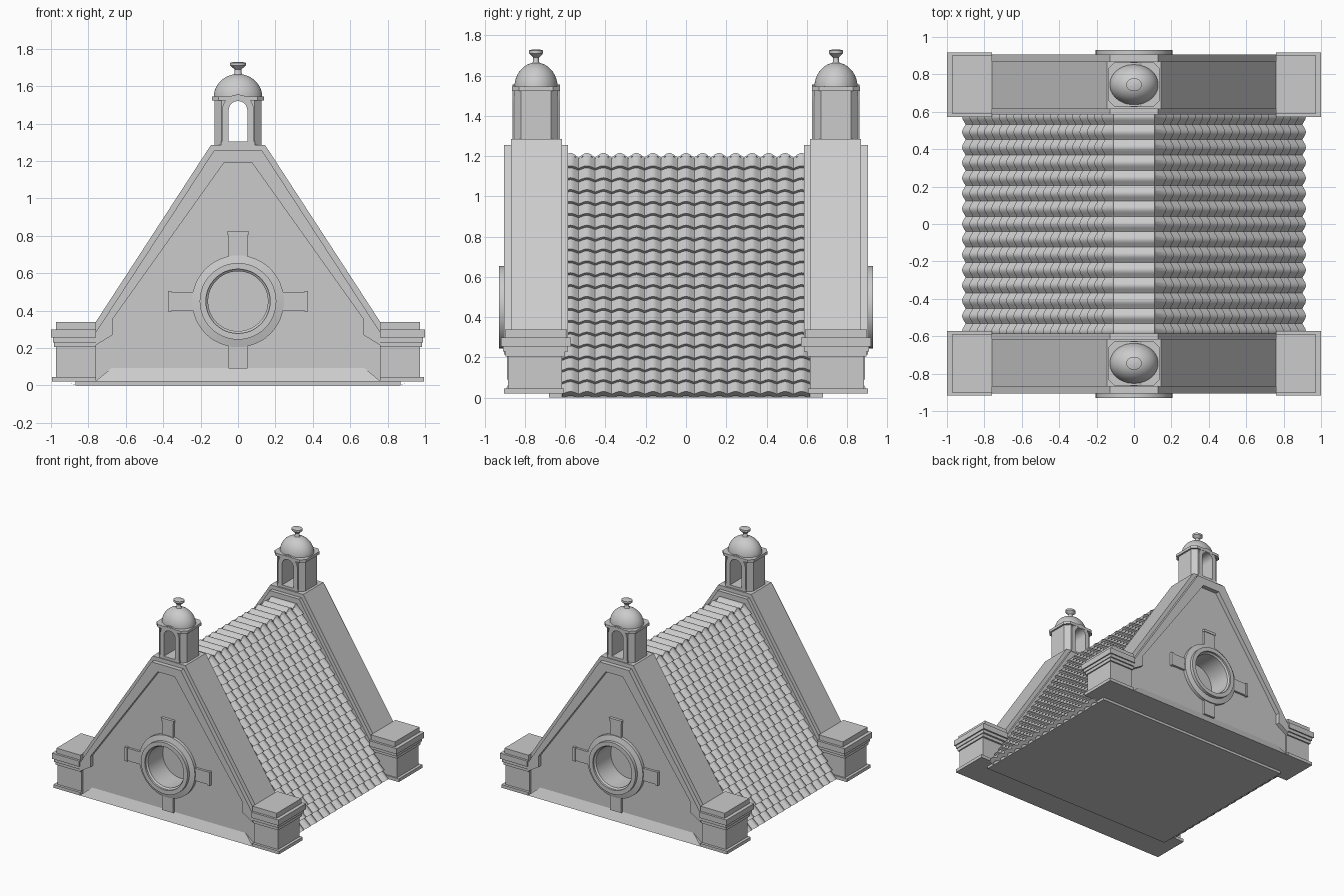
import bpy, bmesh
from math import sin, cos, pi, radians, hypot

if "Cube" in bpy.data.objects:
    bpy.data.objects.remove(bpy.data.objects["Cube"])


def make(name, verts, faces, mirror=(False, False), smooth=False):
    me = bpy.data.meshes.new(name)
    me.from_pydata(verts, [], faces)
    bm = bmesh.new()
    bm.from_mesh(me)
    bmesh.ops.recalc_face_normals(bm, faces=bm.faces)
    bm.to_mesh(me)
    bm.free()
    ob = bpy.data.objects.new(name, me)
    bpy.context.collection.objects.link(ob)
    if smooth:
        bpy.ops.object.select_all(action='DESELECT')
        ob.select_set(True)
        bpy.context.view_layer.objects.active = ob
        bpy.ops.object.shade_smooth_by_angle(angle=radians(35))
    if any(mirror):
        m = ob.modifiers.new("mirror", 'MIRROR')
        m.use_axis = (mirror[0], mirror[1], False)
        m.use_mirror_merge = False
    return ob


def prism(name, pts, a, b, axis='y', mirror=(False, True), **kw):
    """Extrude a 2D outline from a to b along y (outline in xz) or z (outline in xy)."""
    n = len(pts)
    put = (lambda p, t: (p[0], t, p[1])) if axis == 'y' else (lambda p, t: (p[0], p[1], t))
    verts = [put(p, a) for p in pts] + [put(p, b) for p in pts]
    faces = [tuple(range(n)), tuple(range(2 * n - 1, n - 1, -1))]
    faces += [(i, (i + 1) % n, n + (i + 1) % n, n + i) for i in range(n)]
    return make(name, verts, faces, mirror, **kw)


def box(name, x0, x1, y0, y1, z0, z1, mirror=(True, True)):
    return prism(name, [(x0, y0), (x1, y0), (x1, y1), (x0, y1)], z0, z1, 'z', mirror)


def lathe(name, prof, place, seg=48, closed=False):
    """Revolve (radius, height) pairs; place maps (u, v, h) to world."""
    verts = [place(r * cos(2 * pi * k / seg), r * sin(2 * pi * k / seg), h)
             for r, h in prof for k in range(seg)]
    n = len(prof)
    faces = [(i * seg + k, i * seg + (k + 1) % seg,
              (i + 1) % n * seg + (k + 1) % seg, (i + 1) % n * seg + k)
             for i in range(n if closed else n - 1) for k in range(seg)]
    if not closed:
        faces += [tuple(range(seg)), tuple(range((n - 1) * seg, n * seg))]
    return make(name, verts, faces, (False, True), smooth=True)


def sym(half):
    """Full outline from its right half."""
    return half + [(-x, z) for x, z in reversed(half)]


# gable wall with round blind window
CZ = 0.45
wall = prism("gable_wall", sym([(0.76, 0.02), (0.76, 0.34), (0.145, 1.285)]), -0.87, -0.615,
             mirror=(False, False))
cutter = prism("window_cutter", [(0.165 * cos(2 * pi * k / 48), CZ + 0.165 * sin(2 * pi * k / 48))
                                 for k in range(48)], -1.0, -0.72, mirror=(False, False))
cutter.hide_render = True
cutter.hide_viewport = True
b = wall.modifiers.new("window", 'BOOLEAN')
b.operation = 'DIFFERENCE'
b.object = cutter
b.solver = 'EXACT'
m = wall.modifiers.new("mirror", 'MIRROR')
m.use_axis = (False, True, False)
m.use_mirror_merge = False

# raised raking frame on both faces of the gable
frame = [(0.129, 1.255), (0.76, 0.285), (0.76, 0.215), (0.67, 0.27), (0.67, 0.355), (0.075, 1.19)]
for nm, y0, y1 in (("gable_frame_outer", -0.905, -0.865), ("gable_frame_inner", -0.62, -0.585)):
    prism(nm, frame + [(-x, z) for x, z in reversed(frame)], y0, y1)

# sloping base course
make("base_course",
     [(sx * x, y, z) for sx in (-1, 1) for x, y, z in
      ((0.67, -0.868, 0.097), (0.765, -0.905, 0.02), (0.765, -0.86, 0.02), (0.67, -0.86, 0.097))],
     [(0, 1, 2, 3), (4, 5, 6, 7)] + [(i, (i + 1) % 4, 4 + (i + 1) % 4, 4 + i) for i in range(4)],
     (False, True))

# window ring and cross arms
ring = [(0.16, -0.715), (0.16, -0.905), (0.172, -0.915), (0.172, -0.93), (0.205, -0.93),
        (0.205, -0.905), (0.246, -0.895), (0.246, -0.86), (0.2, -0.86), (0.2, -0.715)]
lathe("window_ring", ring, lambda u, v, h: (u, h, CZ + v), closed=True)
for nm, z0, z1 in (("arm_top", CZ + 0.22, 0.81), ("arm_bottom", 0.09, CZ - 0.22)):
    box(nm, -0.05, 0.05, -0.888, -0.86, z0, z1, (False, True))
box("arm_top_end", -0.055, 0.055, -0.893, -0.86, 0.805, 0.825, (False, True))
box("arm_side", 0.22, 0.36, -0.888, -0.86, 0.4, 0.5)
box("arm_side_end", 0.355, 0.375, -0.893, -0.86, 0.395, 0.505)

# corner piers: plinth, body, stepped cap
for nm, x1, y0, y1, z0, z1 in (
        ("pier_plinth", 0.995, -0.905, -0.605, 0.02, 0.045),
        ("pier_body", 0.973, -0.885, -0.615, 0.03, 0.22),
        ("pier_neck", 0.983, -0.897, -0.6, 0.205, 0.23),
        ("pier_moulding", 0.99, -0.908, -0.585, 0.23, 0.255),
        ("pier_cornice", 1.0, -0.918, -0.572, 0.255, 0.3),
        ("pier_top", 0.972, -0.9, -0.59, 0.3, 0.34)):
    box(nm, 0.76, x1, y0, y1, z0, z1)

# lantern on each gable
LY = -0.745


def arch(r, z0, zc):
    return [(r, z0)] + [(r * cos(pi * k / 16), zc + r * sin(pi * k / 16)) for k in range(17)] + [(-r, z0)]


def chamfered(x, y, c):
    return [(x, LY + y - c), (x - c, LY + y), (c - x, LY + y), (-x, LY + y - c),
            (-x, LY - y + c), (c - x, LY - y), (x - c, LY - y), (x, LY - y + c)]


opening = arch(0.05, 1.3, 1.47)[::-1]
prism("lantern_body", [(0.09, 1.3), (0.09, 1.53), (-0.09, 1.53), (-0.09, 1.3)] + opening,
      LY - 0.105, LY + 0.105)
prism("lantern_arch", arch(0.085, 1.3, 1.47) + opening, LY - 0.118, LY + 0.118)
prism("lantern_side", [(0.088, LY - 0.11), (0.125, LY - 0.075), (0.125, LY + 0.075), (0.088, LY + 0.11)],
      1.28, 1.53, 'z', (True, True))
box("lantern_floor", -0.09, 0.09, LY - 0.118, LY + 0.118, 1.28, 1.305, (False, True))
prism("lantern_cornice", chamfered(0.138, 0.12, 0.035), 1.523, 1.545, 'z')
dome = [(0.13 * cos(a), 1.54 + 0.125 * sin(a)) for a in [k * pi / 24 for k in range(12)]]
dome.append((0.004, 1.665))
lathe("dome", dome, lambda u, v, h: (u, LY + 0.83 * v, h))
lathe("finial", [(0.028, 1.655), (0.018, 1.67), (0.018, 1.69), (0.042, 1.71), (0.042, 1.725), (0.02, 1.73)],
      lambda u, v, h: (u, LY + 0.83 * v, h), seg=24)

# wavy tiled roof: stepped courses up one slope, flat ridge, down the other
EX, EZ, RX, RZ, ROWS = 0.895, 0.015, 0.11, 1.195, 20
L = hypot(EX - RX, RZ - EZ)
nx, nz = (RZ - EZ) / L, (EX - RX) / L
half = [(EX, EZ, nx, nz, -0.02)]
for i in range(ROWS):
    for t, lift in ((i / ROWS, 0.018), ((i + 1) / ROWS, 0.0)):
        half.append((EX + (RX - EX) * t, EZ + (RZ - EZ) * t, nx, nz, lift))
half += [(RX + 0.004, RZ - 0.006, 0, 1, 0.008), (RX, RZ, 0, 1, 0.01)]
path = half + [(-x, z, -a, c, l) for x, z, a, c, l in reversed(half)]
WAVES, SEG, HALF_Y = 15, 8, 0.615
NY = WAVES * SEG + 1
verts = []
for x, z, a, c, lift in path:
    for j in range(NY):
        w = lift + 0.022 * (abs(sin(pi * j / SEG)) ** 1.3 - 0.5)
        verts.append((x + a * w, -HALF_Y + 2 * HALF_Y * j / (NY - 1), max(z + c * w, 0.0)))
faces = [(i * NY + j, i * NY + j + 1, (i + 1) * NY + j + 1, (i + 1) * NY + j)
         for i in range(len(path) - 1) for j in range(NY - 1)]
make("roof_tiles", verts, faces, smooth=True)

# solid under the tiles and bottom slab
prism("roof_core", sym([(EX - 0.03, 0.01), (RX - 0.02, RZ - 0.03)]), -0.65, 0.65, mirror=(False, False))
box("base_slab", -0.87, 0.87, -0.68, 0.68, 0.0, 0.022, (False, False))
